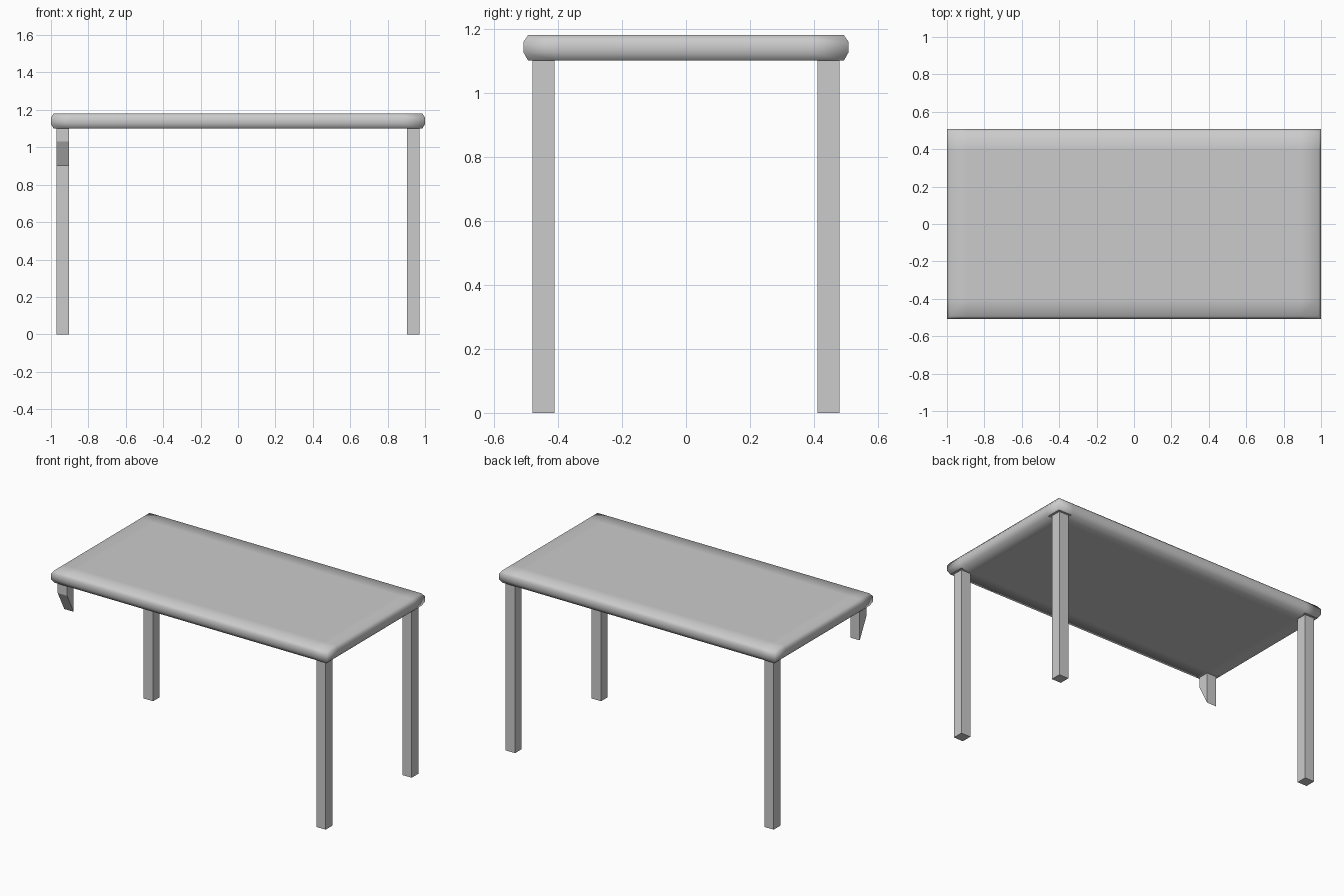
import bpy, bmesh
from mathutils import Vector

if "Cube" in bpy.data.objects:
    bpy.data.objects.remove(bpy.data.objects["Cube"])

HX, HY = 1.0, 0.507          # half size of the top
LOOP_X, LOOP_Y = 0.89, 0.395  # support loops marking the leg corners
Z0, Z1 = 1.10, 1.18
LEG_X, LEG_Y, LEG_W = 0.937, 0.445, 0.068


def box(bm, lo, hi):
    verts = bmesh.ops.create_cube(bm, size=1)["verts"]
    lo, hi = Vector(lo), Vector(hi)
    for v in verts:
        v.co = Vector(lo[i] + (v.co[i] + 0.5) * (hi[i] - lo[i]) for i in range(3))
    return verts


def finish(bm, name):
    mesh = bpy.data.meshes.new(name)
    bm.to_mesh(mesh)
    bm.free()
    obj = bpy.data.objects.new(name, mesh)
    bpy.context.collection.objects.link(obj)
    return obj


# Table top: box with support loops, upper and lower rims pulled inwards
bm = bmesh.new()
box(bm, (-HX, -HY, Z0), (HX, HY, Z1))
cuts = [(0, -LOOP_X), (0, LOOP_X), (1, -LOOP_Y), (1, LOOP_Y), (2, 1.125), (2, 1.16)]
for axis, pos in cuts:
    co, no = Vector((0, 0, 0)), Vector((0, 0, 0))
    co[axis], no[axis] = pos, 1
    bmesh.ops.bisect_plane(bm, geom=bm.verts[:] + bm.edges[:] + bm.faces[:],
                           plane_co=co, plane_no=no)
for v in bm.verts:
    if v.co.z < Z0 + 0.001 or v.co.z > Z1 - 0.001:
        for i, half in enumerate((HX, HY)):
            if abs(v.co[i]) > half - 0.001:
                v.co[i] *= (half - 0.014) / half
bm.normal_update()
for f in bm.faces:
    c = f.calc_center_median()
    under_leg = f.normal.z < -0.9 and abs(c.x) > LOOP_X and abs(c.y) > LOOP_Y
    f.smooth = not under_leg
finish(bm, "table_top")

# Legs: three whole, the front left one snapped off at a slant
h = LEG_W / 2
for side, sx in (("left", -1), ("right", 1)):
    for end, sy in (("front", -1), ("back", 1)):
        broken = side == "left" and end == "front"
        x, y = sx * LEG_X, sy * LEG_Y
        bm = bmesh.new()
        verts = box(bm, (x - h, y - h, 0), (x + h, y + h, Z0))
        if broken:
            for v in verts:
                if v.co.z < 0.01:
                    v.co.z = 1.03 if v.co.y < y else 0.90
        finish(bm, f"{end}_{side}_" + ("broken_leg" if broken else "leg"))
